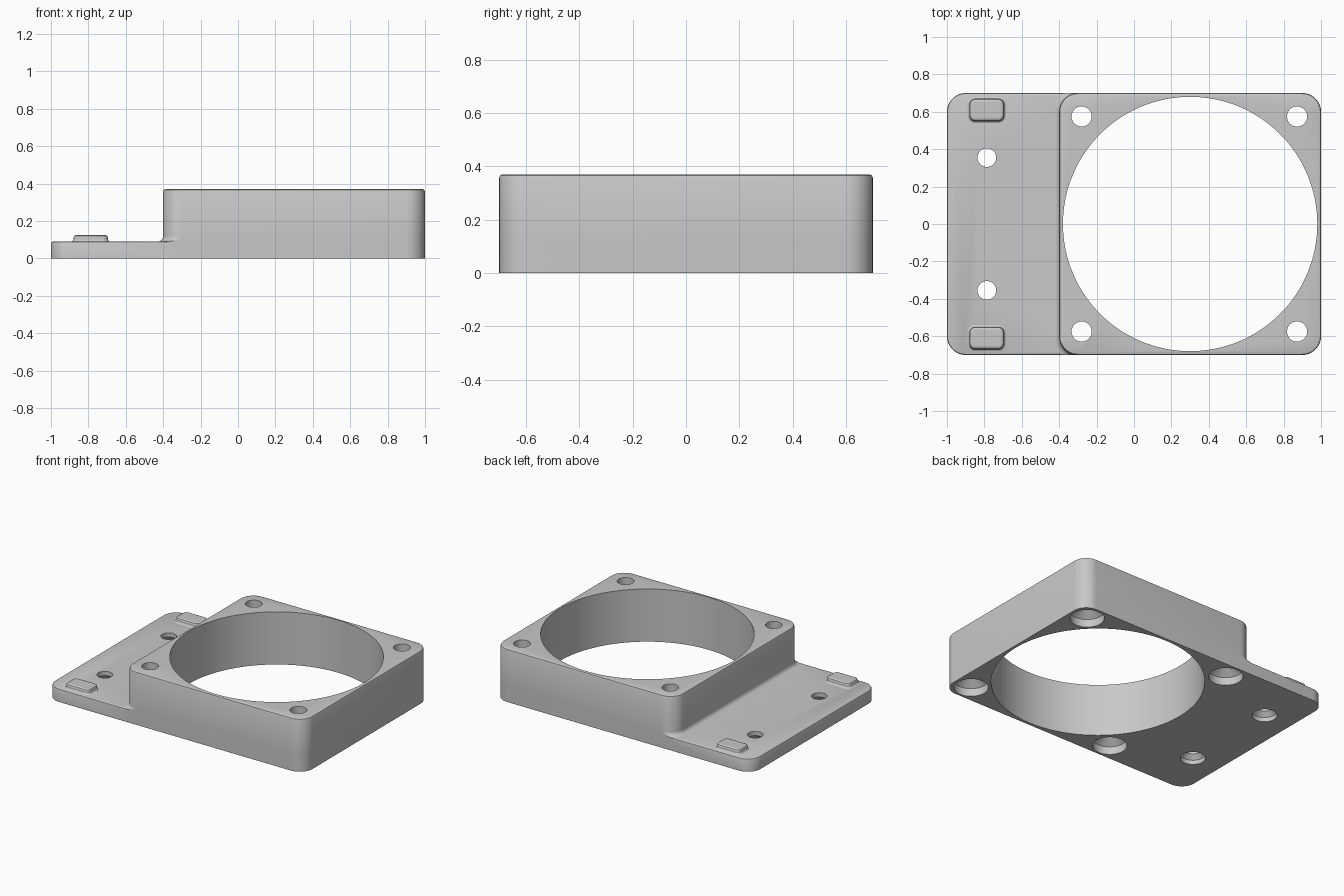
import bpy, bmesh, math

cube = bpy.data.objects.get("Cube")
if cube:
    bpy.data.objects.remove(cube, do_unlink=True)

grey = bpy.data.materials.new("plain grey")
grey.use_nodes = True
colour = (0.58, 0.58, 0.58, 1)
grey.diffuse_color = colour
grey.node_tree.nodes["Principled BSDF"].inputs["Base Color"].default_value = colour

HALF = 0.7        # half depth of the whole part
PLATE_TOP = 0.09
FRAME_TOP = 0.37


def rounded_rect(x0, x1, y0, y1, r, grow=0, left_only=False, steps=12):
    """Outline grown along its normals; left_only flares just the left end, within the plate."""
    pts = []
    corners = [(x1 - r, y1 - r), (x0 + r, y1 - r), (x0 + r, y0 + r), (x1 - r, y0 + r)]
    for k, (cx, cy) in enumerate(corners):
        g = 0 if left_only and k in (0, 3) else grow
        for i in range(steps + 1):
            a = math.pi / 2 * (k + i / steps)
            x, y = cx + (r + g) * math.cos(a), cy + (r + g) * math.sin(a)
            if left_only:
                y = max(-HALF, min(HALF, y))
            pts.append((x, y))
    return pts


def circle(x, y, r, n):
    return [(x + r * math.cos(math.tau * i / n), y + r * math.sin(math.tau * i / n)) for i in range(n)]


def loft(name, rings):
    """Closed solid through a stack of (outline, height) rings."""
    bm = bmesh.new()
    loops = [[bm.verts.new((x, y, z)) for x, y in pts] for pts, z in rings]
    for a, b in zip(loops, loops[1:]):
        for i in range(len(a)):
            j = (i + 1) % len(a)
            bm.faces.new((a[i], a[j], b[j], b[i]))
    bm.faces.new(loops[0][::-1])
    bm.faces.new(loops[-1])
    bmesh.ops.remove_doubles(bm, verts=bm.verts, dist=1e-5)
    bmesh.ops.recalc_face_normals(bm, faces=bm.faces)
    mesh = bpy.data.meshes.new(name)
    bm.to_mesh(mesh)
    bm.free()
    obj = bpy.data.objects.new(name, mesh)
    bpy.context.collection.objects.link(obj)
    mesh.materials.append(grey)
    return obj


def combine(target, tool, operation):
    mod = target.modifiers.new("combine", 'BOOLEAN')
    mod.operation, mod.object, mod.solver = operation, tool, 'EXACT'
    bpy.context.view_layer.objects.active = target
    bpy.ops.object.modifier_apply(modifier=mod.name)
    bpy.data.objects.remove(tool, do_unlink=True)


# Base plate with a softened top edge
plate_rings = [(0, 0), (PLATE_TOP - 0.01, 0), (PLATE_TOP - 0.003, -0.003), (PLATE_TOP, -0.01)]
body = loft("fan_duct_mount", [(rounded_rect(-1, 1, -HALF, HALF, 0.1, g), z) for z, g in plate_rings])

# Tall square frame with a fillet where its left wall meets the plate
FILLET = 0.03
frame = [(rounded_rect(-0.4, 1, -HALF, HALF, 0.1), 0),
         (rounded_rect(-0.4, 1, -HALF, HALF, 0.1), 0.05)]
for i in range(7):
    a = math.pi / 2 * i / 6
    grow, z = FILLET * (1 - math.sin(a)), PLATE_TOP + FILLET * (1 - math.cos(a))
    if i == 0:
        frame.append((rounded_rect(-0.4, 1, -HALF, HALF, 0.1, grow, True), 0.06))
    frame.append((rounded_rect(-0.4, 1, -HALF, HALF, 0.1, grow, True), z))
for inset, drop in ((0, 0.012), (0.0035, 0.0035), (0.012, 0)):
    frame.append((rounded_rect(-0.4, 1, -HALF, HALF, 0.1, -inset), FRAME_TOP - drop))
combine(body, loft("frame", frame), 'UNION')

# Large round opening
combine(body, loft("opening_cutter", [(circle(0.3, 0, 0.68, 128), z) for z in (-0.1, 0.5)]), 'DIFFERENCE')


def screw_hole(x, y, r, head, depth, cone_end):
    """Through hole with a countersunk recess underneath."""
    profile = [(head, -0.1), (head, depth), (r, cone_end), (r, 0.5)]
    combine(body, loft("hole_cutter", [(circle(x, y, rad, 40), z) for rad, z in profile]), 'DIFFERENCE')


for side in (-1, 1):
    for x in (-0.28, 0.872):
        screw_hole(x, side * 0.575, 0.054, 0.11, 0.055, 0.1)
    screw_hole(-0.787, side * 0.355, 0.05, 0.08, 0.03, 0.06)

# Two raised locating pads on the plate
pads = []
pad_rings = [(0.08, 0.01), (PLATE_TOP, 0.01), (0.093, 0.004), (0.1, 0),
             (0.112, 0), (0.12, -0.004), (0.125, -0.014)]
for side, label in ((-1, "front"), (1, "back")):
    cy = side * 0.61
    pads.append(loft(label + "_pad", [
        (rounded_rect(-0.88, -0.695, cy - 0.06, cy + 0.06, 0.03, g, steps=8), z) for z, g in pad_rings]))

# Smooth curved walls, keeping crisp edges
bpy.ops.object.select_all(action='DESELECT')
for obj in [body] + pads:
    obj.select_set(True)
bpy.context.view_layer.objects.active = body
bpy.ops.object.shade_smooth_by_angle(angle=math.radians(25))
